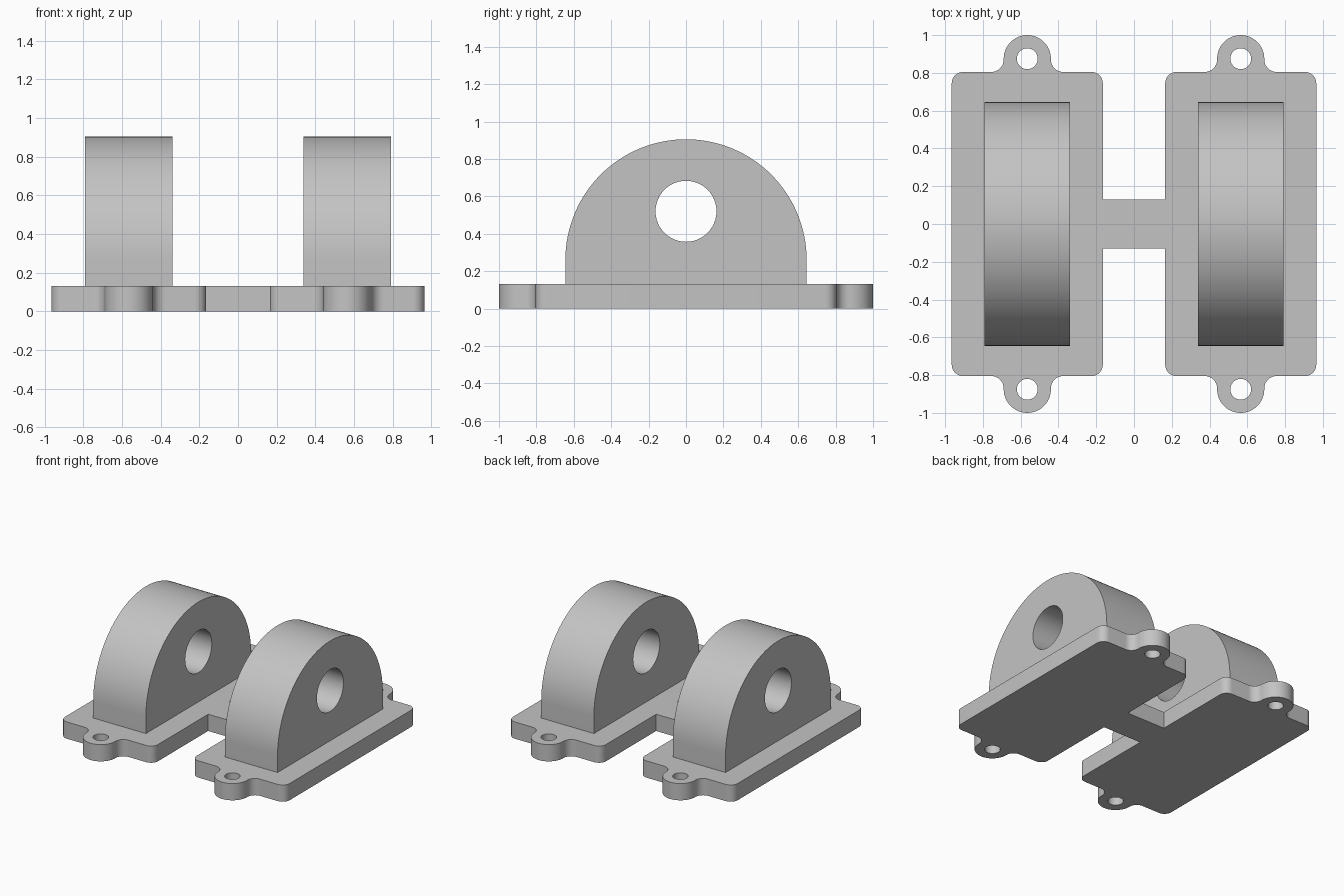
import bpy, bmesh
from math import cos, sin, radians
from mathutils import Matrix

cube = bpy.data.objects.get("Cube")
if cube:
    bpy.data.objects.remove(cube, do_unlink=True)

grey = bpy.data.materials.new("light grey")
grey.use_nodes = True
colour = (0.55, 0.55, 0.55, 1)
grey.diffuse_color = colour
grey.node_tree.nodes["Principled BSDF"].inputs["Base Color"].default_value = colour


def arc(cx, cy, r, start, end, steps):
    """Points along an arc, angles in degrees."""
    angles = [radians(start + (end - start) * i / steps) for i in range(steps + 1)]
    return [(cx + r * cos(a), cy + r * sin(a)) for a in angles]


def circle(cx, cy, r, steps):
    return arc(cx, cy, r, 0, 360, steps)[:-1]


def extruded(name, loops, depth, matrix=Matrix()):
    """Fill an outline with holes, extrude it and place it with a matrix."""
    bm = bmesh.new()
    edges = []
    for loop in loops:
        verts = [bm.verts.new((x, y, 0)) for x, y in loop]
        edges += [bm.edges.new((v, verts[i - 1])) for i, v in enumerate(verts)]
    bmesh.ops.triangle_fill(bm, edges=edges, use_beauty=True)
    new = bmesh.ops.extrude_face_region(bm, geom=bm.faces[:])["geom"]
    top = [g for g in new if isinstance(g, bmesh.types.BMVert)]
    bmesh.ops.translate(bm, verts=top, vec=(0, 0, depth))
    bm.transform(matrix)
    bmesh.ops.recalc_face_normals(bm, faces=bm.faces[:])
    mesh = bpy.data.meshes.new(name)
    bm.to_mesh(mesh)
    bm.free()
    mesh.materials.append(grey)
    obj = bpy.data.objects.new(name, mesh)
    bpy.context.collection.objects.link(obj)
    bpy.ops.object.select_all(action='DESELECT')
    obj.select_set(True)
    bpy.context.view_layer.objects.active = obj
    bpy.ops.object.shade_smooth_by_angle(angle=radians(30))
    return obj


# Base: one quarter of the outline, from the bridge round to the outer side
MID, THICK = 0.565, 0.13
TAB_Y, TAB_R, FILLET = 0.875, 0.125, 0.065
quarter = [(0.165, 0.13)]
quarter += arc(0.225, 0.745, 0.06, 180, 90, 8)
quarter += arc(MID - TAB_R - FILLET, 0.87, FILLET, -90, 0, 8)
quarter += arc(MID, TAB_Y, TAB_R, 180, 0, 24)
quarter += arc(MID + TAB_R + FILLET, 0.87, FILLET, 180, 270, 8)
quarter += arc(0.905, 0.745, 0.06, 90, 0, 8)


def flip(points, sx, sy):
    return [(x * sx, y * sy) for x, y in points]


outline = (quarter + flip(quarter[::-1], 1, -1)
           + flip(quarter, -1, -1) + flip(quarter[::-1], -1, 1))
screw_holes = [circle(sx * MID, sy * TAB_Y, 0.055, 32)
               for sx in (-1, 1) for sy in (-1, 1)]
extruded("base_plate", [outline] + screw_holes, THICK)

# Arched uprights with a cross hole, profile drawn in the y-z plane
WIDTH = 0.452
arch = [(0.645, THICK)] + arc(0, 0.26, 0.645, 0, 180, 64) + [(-0.645, THICK)]
bore = circle(0, 0.52, 0.163, 48)
stand_up = Matrix(((0, 0, 1, 0), (1, 0, 0, 0), (0, 1, 0, 0), (0, 0, 0, 1)))
for side, sx in (("left", 1), ("right", -1)):
    place = Matrix.Translation((sx * MID - WIDTH / 2, 0, 0)) @ stand_up
    extruded(side + "_arched_upright", [arch, bore], WIDTH, place)
